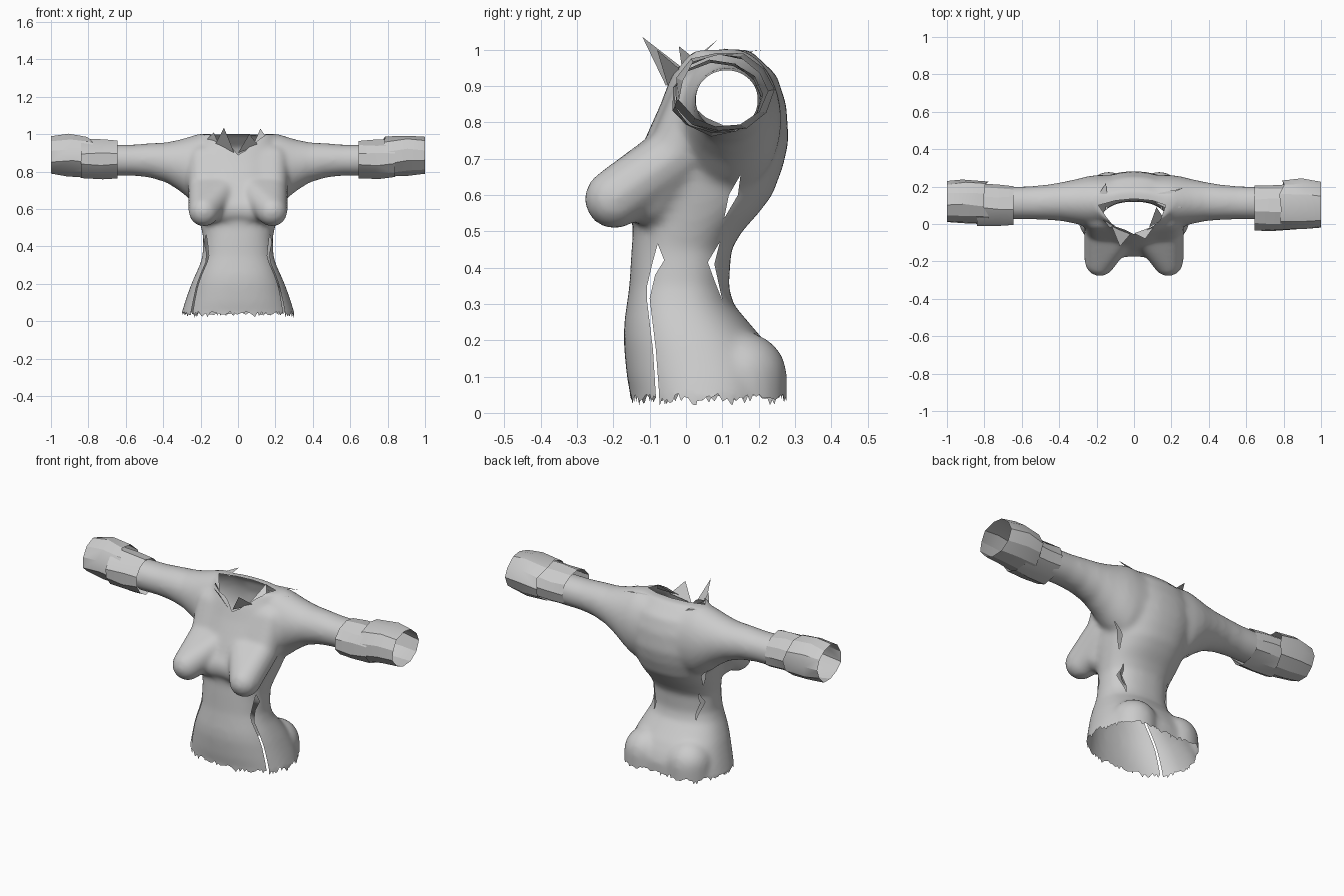
import bpy, bmesh, math, random
from mathutils import Vector

if "Cube" in bpy.data.objects:
    bpy.data.objects.remove(bpy.data.objects["Cube"])

random.seed(4)
cloth = bpy.data.materials.new("light grey cloth")
cloth.diffuse_color = (0.6, 0.6, 0.6, 1)
cloth.use_nodes = True
cloth.node_tree.nodes["Principled BSDF"].inputs["Base Color"].default_value = cloth.diffuse_color


def make_object(name, bm, smooth=None):
    me = bpy.data.meshes.new(name)
    bm.to_mesh(me)
    bm.free()
    ob = bpy.data.objects.new(name, me)
    bpy.context.collection.objects.link(ob)
    me.materials.append(cloth)
    bpy.ops.object.select_all(action='DESELECT')
    ob.select_set(True)
    bpy.context.view_layer.objects.active = ob
    if smooth:
        bpy.ops.object.shade_smooth_by_angle(angle=math.radians(smooth))
    return ob


def loft(bm, rings, caps=True):
    loops = [[bm.verts.new(p) for p in r] for r in rings]
    n = len(loops[0])
    for a, b in zip(loops, loops[1:]):
        for i in range(n):
            bm.faces.new((a[i], a[(i + 1) % n], b[(i + 1) % n], b[i]))
    if caps:
        bm.faces.new(loops[0][::-1])
        bm.faces.new(loops[-1])
    return loops


def oval(n, c1, c2, r1, r2, power=2.0):
    """Superellipse outline in two coordinates."""
    pts = []
    for i in range(n):
        a = 2 * math.pi * i / n
        c, s = math.cos(a), math.sin(a)
        pts.append((c1 + r1 * math.copysign(abs(c) ** (2 / power), c),
                    c2 + r2 * math.copysign(abs(s) ** (2 / power), s)))
    return pts


def hull(bm, balls):
    """Convex skin around a few balls (x, y, z, radius)."""
    tmp = bmesh.new()
    for x, y, z, r in balls:
        vs = bmesh.ops.create_icosphere(tmp, subdivisions=3, radius=r)["verts"]
        bmesh.ops.translate(tmp, verts=vs, vec=(x, y, z))
    bmesh.ops.delete(tmp, geom=tmp.faces[:], context='FACES_KEEP_BOUNDARY')
    bmesh.ops.delete(tmp, geom=tmp.edges[:], context='EDGES_FACES')
    pts = [v.co.copy() for v in tmp.verts] or None
    tmp.free()
    if not pts:
        pts = []
        for x, y, z, r in balls:
            s = bmesh.new()
            bmesh.ops.create_icosphere(s, subdivisions=3, radius=r)
            pts += [v.co + Vector((x, y, z)) for v in s.verts]
            s.free()
    vs = [bm.verts.new(p) for p in pts]
    res = bmesh.ops.convex_hull(bm, input=vs)
    loose = {g for g in res["geom_interior"] + res["geom_unused"] if isinstance(g, bmesh.types.BMVert)}
    bmesh.ops.delete(bm, geom=list(loose), context='VERTS')


# --- solid volumes: torso, sleeves, bust, seat ---
bm = bmesh.new()
torso = [(-.06, .31, -.15, .262), (.04, .303, -.152, .265), (.1, .285, -.163, .265), (.15, .268, -.168, .245),
         (.2, .25, -.172, .215), (.25, .228, -.17, .172), (.3, .205, -.163, .13),
         (.35, .19, -.156, .118), (.45, .186, -.15, .125), (.5, .198, -.146, .155),
         (.55, .21, -.15, .2), (.6, .222, -.16, .238), (.68, .24, -.145, .268), (.75, .25, -.115, .283),
         (.85, .25, -.07, .276), (.93, .22, -.04, .25), (1.0, .19, 0, .175)]
loft(bm, [[(x, y, z) for x, y in oval(40, 0, (f + b) / 2, w, (b - f) / 2, 2.3)]
          for z, w, f, b in torso])

sleeve = [(.02, .6, .99, .0, .265), (.2, .61, 1.005, -.02, .262), (.25, .645, .99, -.015, .255),
          (.31, .695, .972, .0, .24), (.38, .74, .957, .015, .225), (.47, .768, .952, .022, .21),
          (.56, .778, .945, .025, .202), (.75, .778, .945, .022, .198)]
for side in (-1, 1):
    loft(bm, [[(side * x, y, z) for y, z in oval(28, (f + b) / 2, (lo + hi) / 2, (b - f) / 2, (hi - lo) / 2)]
              for x, lo, hi, f, b in sleeve])
    bust, inner = (side * .182, -.197, .589, .083), (side * .06, -.1, .595, .08)
    mid = [(side * .05, -.025, .72, .08), (side * .185, -.025, .71, .08)]
    top = [(side * .03, .035, .86, .088), (side * .19, .045, .86, .085)]
    hull(bm, [bust] + mid)
    hull(bm, [inner, (side * .15, -.1, .595, .08)] + mid)
    hull(bm, mid + top)
    hull(bm, [(side * .135, .155, .1, .124), (side * .135, .15, .02, .128)])
# bridge across the breastbone
hull(bm, [(-.1, -.095, .6, .082), (.1, -.095, .6, .082), (-.05, -.025, .72, .08), (.05, -.025, .72, .08)])
hull(bm, [(-.05, -.025, .72, .08), (.05, -.025, .72, .08), (-.03, .035, .86, .088), (.03, .035, .86, .088)])
bmesh.ops.recalc_face_normals(bm, faces=bm.faces)
body = make_object("torso_garment", bm)

# fuse the volumes into one smooth skin
m = body.modifiers.new("fuse", 'REMESH')
m.mode, m.voxel_size = 'VOXEL', .012
s = body.modifiers.new("soften", 'SMOOTH')
s.factor, s.iterations = .5, 14
for name in ("fuse", "soften"):
    bpy.ops.object.modifier_apply(modifier=name)

# --- open the hem, wrists, neck, side slits and tears ---
bm = bmesh.new()
bm.from_mesh(body.data)
for co, no in (((0, 0, .045), (0, 0, -1)), ((.67, 0, 0), (1, 0, 0)), ((-.67, 0, 0), (-1, 0, 0))):
    bmesh.ops.bisect_plane(bm, geom=bm.verts[:] + bm.edges[:] + bm.faces[:],
                           plane_co=co, plane_no=no, clear_outer=True)


def inside(u, v, poly):
    hit = False
    for (a, b), (c, d) in zip(poly, poly[1:] + poly[:1]):
        if (b > v) != (d > v) and u < a + (c - a) * (v - b) / (d - b):
            hit = not hit
    return hit


def cut_out(poly, ax, keep):
    """Cut a polygon, drawn in the two axes ax, out of the faces chosen by keep."""
    i, j = ax
    for p, q in zip(poly, poly[1:] + poly[:1]):
        co, no = Vector(), Vector()
        co[i], co[j] = p
        no[i], no[j] = q[1] - p[1], p[0] - q[0]
        lo, hi = [min(p[k], q[k]) - .016 for k in (0, 1)], [max(p[k], q[k]) + .016 for k in (0, 1)]
        near = [f for f in bm.faces if keep(f.calc_center_median())
                and all(lo[k] < f.calc_center_median()[ax[k]] < hi[k] for k in (0, 1))]
        geom = set(near) | {e for f in near for e in f.edges} | {v for f in near for v in f.verts}
        bmesh.ops.bisect_plane(bm, geom=list(geom), plane_co=co, plane_no=no.normalized())
    gone = [f for f in bm.faces if keep(f.calc_center_median())
            and inside(f.calc_center_median()[i], f.calc_center_median()[j], poly)]
    bmesh.ops.delete(bm, geom=gone, context='FACES')


slit = [(-.08, 0), (-.091, .175), (-.108, .315), (-.107, .35), (-.093, .41), (-.078, .465),
        (-.06, .42), (-.085, .38), (-.1, .315), (-.083, .175), (-.07, 0)]
tear_high = [(.105, .535), (.118, .6), (.15, .655), (.143, .6)]
tear_low = [(.1, .31), (.08, .36), (.06, .415), (.093, .47), (.078, .41)]
for poly in (slit, tear_high, tear_low):
    cut_out(poly, (1, 2), lambda c: abs(c.x) > .08)
neck = [(-.19, .1), (-.1, .125), (0, .135), (.1, .125), (.17, .1), (.14, .02), (.09, -.02),
        (.04, -.045), (0, -.055), (-.05, -.03), (-.11, -.01), (-.15, .04)]
cut_out(neck, (0, 1), lambda c: c.z > .82)

# ragged hem
for v in bm.verts:
    if v.is_boundary and v.co.z < .047:
        a = math.atan2(v.co.y - .06, v.co.x)
        v.co.z += .006 * math.sin(a * 17) + random.choice((-.018, -.006, -.004, 0, 0, .002))
bmesh.ops.triangulate(bm, faces=[f for f in bm.faces if len(f.verts) > 4])
bm.to_mesh(body.data)
bm.free()
bpy.ops.object.shade_smooth_by_angle(angle=math.radians(50))

# --- torn flaps around the neckline ---
flaps = [((-.12, -.01, .95), (-.02, -.055, .9), (-.075, -.12, 1.035)),
         ((.0, -.05, .9), (.11, -.01, .94), (.06, -.08, 1.0)),
         ((-.17, .03, .97), (-.1, -.01, .94), (-.13, -.02, 1.01)),
         ((.08, -.02, .94), (.16, .03, .97), (.12, .09, 1.03)),
         ((.1, .12, .98), (.18, .08, .98), (.26, .09, .99)),
         ((-.2, .14, .99), (-.14, .12, .99), (-.15, .22, 1.0)),
         ((.05, .15, .995), (.14, .14, .995), (.26, .19, .99))]
bm = bmesh.new()
for tri in flaps:
    bm.faces.new([bm.verts.new(p) for p in tri])
make_object("neck_flaps", bm)


# --- faceted cuffs: two overlapping open tubes at each wrist ---
def cuff(name, side, rings, sides=11):
    bm = bmesh.new()
    loops = loft(bm, [[(side * x, y, z) for y, z in oval(sides, (f + b) / 2, (lo + hi) / 2, (b - f) / 2, (hi - lo) / 2)]
                      for x, lo, hi, f, b in rings], caps=False)
    for k, ring in enumerate(loops):
        for v in ring:
            if 0 < k < len(loops) - 1 or k == 0 and abs(v.co.x) > .7:
                v.co.x += random.uniform(-.02, .02)
            v.co += Vector((0, random.uniform(-.006, .006), random.uniform(-.006, .006)))
    bmesh.ops.recalc_face_normals(bm, faces=bm.faces)
    make_object(name, bm, 25)


for side, label, dy in ((-1, "left", 0), (1, "right", -.03)):
    cuff(label + "_inner_cuff", side, [(.645, .766, .962, -.008 + dy, .205), (.74, .764, .968, -.01 + dy, .208),
                                       (.84, .766, .975, -.01 + dy, .212)])
    cuff(label + "_outer_cuff", side, [(.79, .77, .985, -.002 + dy, .232), (.9, .775, .998, .0 + dy, .24),
                                       (1.0, .785, .985, .012 + dy, .225)])
